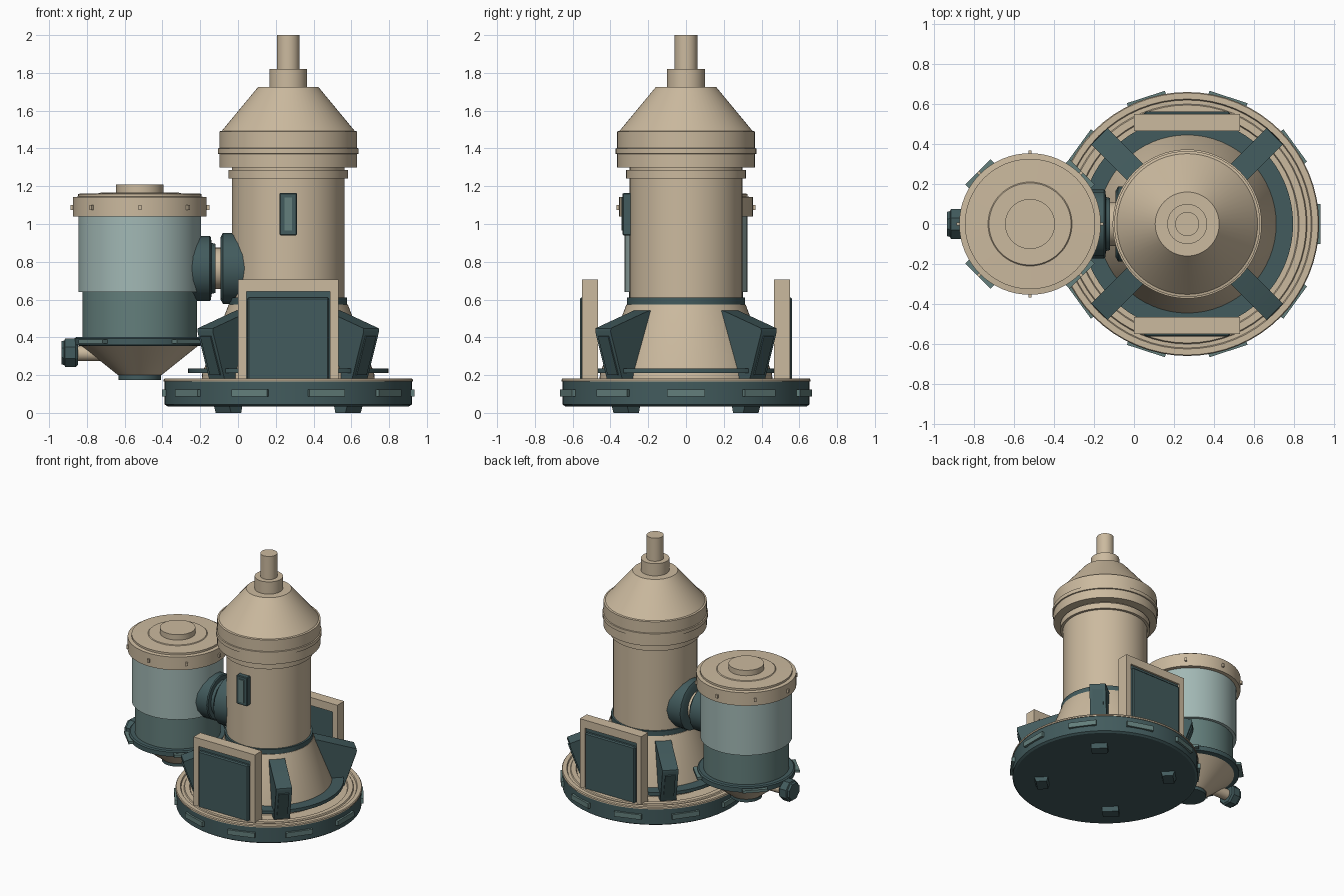
import bpy, bmesh, math
from mathutils import Matrix, Vector

if "Cube" in bpy.data.objects:
    bpy.data.objects.remove(bpy.data.objects["Cube"])


def material(name, rgb):
    m = bpy.data.materials.new(name)
    m.diffuse_color = (*rgb, 1)
    m.use_nodes = True
    m.node_tree.nodes["Principled BSDF"].inputs["Base Color"].default_value = m.diffuse_color
    return m


BEIGE = material("warm_beige", (0.60, 0.49, 0.345))
DARK = material("dark_teal", (0.055, 0.105, 0.11))
MID = material("mid_teal", (0.125, 0.21, 0.20))
LIGHT = material("pale_teal", (0.36, 0.48, 0.46))

TX = 0.266   # tower axis
KX = -0.52   # tank axis


def finish(name, bm, mat, matrix=None):
    bmesh.ops.recalc_face_normals(bm, faces=bm.faces)
    if matrix:
        bm.transform(matrix)
    me = bpy.data.meshes.new(name)
    bm.to_mesh(me)
    bm.free()
    me.materials.append(mat)
    me.polygons.foreach_set("use_smooth", [True] * len(me.polygons))
    me.set_sharp_from_angle(angle=math.radians(30))
    ob = bpy.data.objects.new(name, me)
    bpy.context.collection.objects.link(ob)
    return ob


def lathe(name, profile, mat, x=0, sides=64, matrix=None, closed=False):
    """Revolve (radius, z) points; open profiles are capped, closed ones form a ring."""
    bm = bmesh.new()
    rings = [[bm.verts.new((r * math.cos(2 * math.pi * i / sides),
                            r * math.sin(2 * math.pi * i / sides), z))
              for i in range(sides)] for r, z in profile]
    pairs = list(zip(rings, rings[1:]))
    if closed:
        pairs.append((rings[-1], rings[0]))
    else:
        bm.faces.new(rings[0])
        bm.faces.new(rings[-1])
    for a, b in pairs:
        for i in range(sides):
            j = (i + 1) % sides
            bm.faces.new((a[i], a[j], b[j], b[i]))
    return finish(name, bm, mat, matrix or Matrix.Translation((x, 0, 0)))


def box(name, lo, hi, mat, matrix=None, bevel=0):
    bm = bmesh.new()
    lo, hi = Vector(lo), Vector(hi)
    bmesh.ops.create_cube(bm, size=1)
    for v in bm.verts:
        v.co = Vector([(lo[k] + hi[k]) / 2 + v.co[k] * (hi[k] - lo[k]) for k in range(3)])
    if bevel:
        bmesh.ops.bevel(bm, geom=bm.edges[:], offset=bevel, segments=1, affect='EDGES')
    return finish(name, bm, mat, matrix)


def around(x, degrees):
    return Matrix.Translation((x, 0, 0)) @ Matrix.Rotation(math.radians(degrees), 4, 'Z')


def prism(name, points, width, mat, matrix):
    """Extrude an (x, z) outline along y, centred."""
    bm = bmesh.new()
    a = [bm.verts.new((x, -width / 2, z)) for x, z in points]
    b = [bm.verts.new((x, width / 2, z)) for x, z in points]
    bm.faces.new(a)
    bm.faces.new(b)
    n = len(points)
    for i in range(n):
        j = (i + 1) % n
        bm.faces.new((a[i], a[j], b[j], b[i]))
    return finish(name, bm, mat, matrix)


# Base drum with stepped deck
lathe("base_drum", [(0.64, 0.035), (0.655, 0.045), (0.655, 0.165)], DARK, TX)
lathe("base_deck", [(0.66, 0.165), (0.66, 0.175), (0.655, 0.182), (0.625, 0.182), (0.62, 0.172),
                    (0.60, 0.172), (0.595, 0.18), (0.56, 0.18), (0.555, 0.17)], BEIGE, TX)
for k in range(10):
    box(f"base_tab_{k}", (0.63, -0.1, 0.087), (0.668, 0.1, 0.125), MID, around(TX, 36 * k))

# Tower skirt, shaft, head and spout
lathe("tower_skirt", [(0.46, 0.16), (0.455, 0.21), (0.315, 0.575)], BEIGE, TX)
lathe("skirt_ring", [(0.44, 0.21), (0.53, 0.21), (0.53, 0.235), (0.44, 0.235)], DARK, TX, closed=True)
lathe("tower_band", [(0.312, 0.57), (0.312, 0.612)], DARK, TX)
lathe("tower_shaft", [(0.298, 0.60), (0.298, 1.31)], BEIGE, TX)
lathe("tower_collar", [(0.317, 1.24), (0.317, 1.285)], BEIGE, TX)
lathe("tower_head", [(0.365, 1.30), (0.365, 1.37), (0.373, 1.372), (0.373, 1.40), (0.365, 1.402),
                     (0.365, 1.49), (0.352, 1.493), (0.16, 1.725)], BEIGE, TX)
lathe("spout_base", [(0.10, 1.72), (0.10, 1.82)], BEIGE, TX)
lathe("spout", [(0.06, 1.81), (0.06, 2.0)], BEIGE, TX)

# Upright plate on the tower front
box("gauge_plate", (0.22, -0.335, 0.94), (0.312, -0.27, 1.165), DARK, bevel=0.005)
box("gauge_window", (0.245, -0.341, 0.965), (0.287, -0.33, 1.14), MID)

# Slanted diagonal braces that carry on below the base as feet
for k in range(4):
    m = around(TX, 45 + 90 * k)
    prism(f"brace_{k}", [(0.30, 0.545), (0.34, 0.54), (0.62, 0.448), (0.622, 0.43),
                         (0.53, 0.165), (0.43, 0.165), (0.30, 0.50)], 0.115, DARK, m)
    prism(f"brace_plate_{k}", [(0.60, 0.41), (0.622, 0.405), (0.55, 0.20), (0.53, 0.20)], 0.075, DARK, m)
    prism(f"foot_{k}", [(0.40, 0.04), (0.50, 0.04), (0.485, 0.0), (0.41, 0.0)], 0.115, DARK, m)

# Framed panels, front and back
for side, s in (("front", 1), ("back", -1)):
    m = Matrix.Translation((TX, 0, 0)) @ Matrix.Rotation(0 if s == 1 else math.pi, 4, 'Z')
    for x in (-1, 1):
        a, b = sorted((x * 0.265, x * 0.222))
        box(f"{side}_frame_post_{x}", (a, -0.55, 0.165), (b, -0.465, 0.705), BEIGE, m)
    box(f"{side}_frame_beam", (-0.222, -0.55, 0.642), (0.222, -0.465, 0.705), BEIGE, m)
    box(f"{side}_panel_core", (-0.222, -0.535, 0.165), (0.222, -0.48, 0.642), DARK, m)
    box(f"{side}_panel_door", (-0.215, -0.562, 0.17), (0.215, -0.53, 0.612), DARK, m, bevel=0.008)

# Side tank
lathe("tank_outlet", [(0.112, 0.175), (0.112, 0.205)], DARK, KX)
lathe("tank_hopper", [(0.115, 0.20), (0.315, 0.36)], BEIGE, KX)
lathe("tank_ring", [(0.32, 0.355), (0.345, 0.36), (0.345, 0.395), (0.335, 0.402)], DARK, KX)
lathe("tank_lower", [(0.303, 0.39), (0.303, 0.645)], MID, KX)
lathe("tank_glass", [(0.325, 0.64), (0.325, 1.045)], LIGHT, KX)
lathe("tank_lid", [(0.354, 1.04), (0.354, 1.142), (0.326, 1.145), (0.326, 1.16), (0.21, 1.163),
                   (0.205, 1.168)], BEIGE, KX)
lathe("tank_cap", [(0.125, 1.16), (0.125, 1.21)], BEIGE, KX)
for k in range(4):
    box(f"ring_tab_{k}", (0.32, -0.09, 0.368), (0.368, 0.09, 0.388), MID, around(KX, 45 + 90 * k))
for k in range(8):
    box(f"lid_clip_{k}", (0.34, -0.008, 1.075), (0.368, 0.008, 1.10), BEIGE, around(KX, 45 * k))


# Drain knob and pipe joining tank to tower, all along x
def along_x(z):
    return Matrix.Translation((0, 0, z)) @ Matrix.Rotation(math.pi / 2, 4, 'Y') \
        @ Matrix.Rotation(math.pi / 8, 4, 'Z')


lathe("drain_stem", [(0.04, -0.86), (0.04, -0.62)], BEIGE, sides=24, matrix=along_x(0.315))
lathe("drain_knob", [(0.066, -0.935), (0.07, -0.92), (0.081, -0.915), (0.081, -0.86), (0.07, -0.848)],
      DARK, sides=8, matrix=along_x(0.318))
lathe("link_pipe", [(0.11, -0.22), (0.11, 0.02)], BEIGE, sides=32, matrix=along_x(0.765))
lathe("tank_flange", [(0.172, -0.26), (0.172, -0.15), (0.165, -0.143), (0.135, -0.14), (0.13, -0.12)],
      DARK, sides=16, matrix=along_x(0.765))
lathe("tower_flange", [(0.165, -0.092), (0.188, -0.08), (0.188, 0.05)],
      DARK, sides=16, matrix=along_x(0.765))
